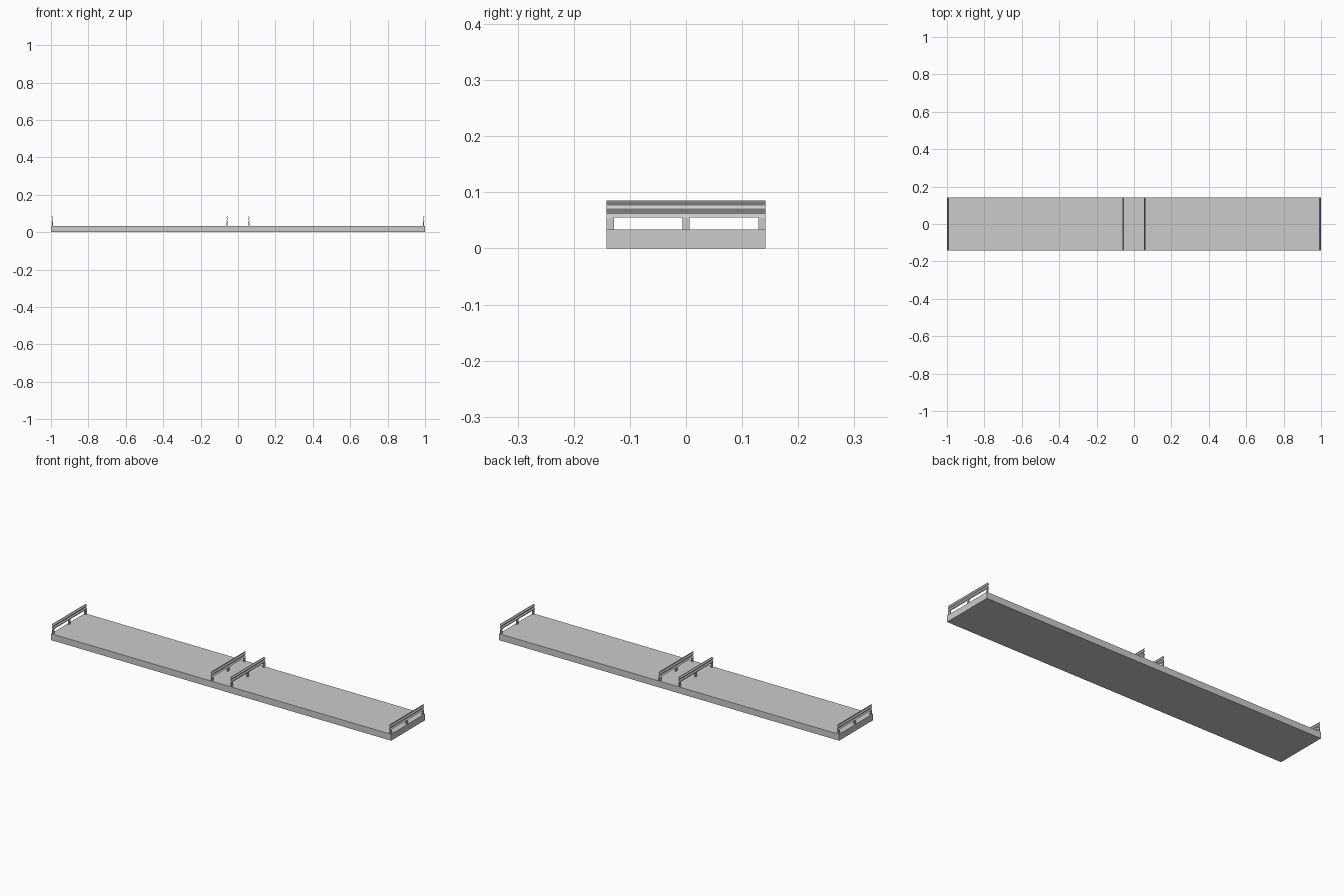
import bpy, bmesh, math

if "Cube" in bpy.data.objects:
    bpy.data.objects.remove(bpy.data.objects["Cube"])

HALF_Y = 0.142
DECK_TOP = 0.034
RAIL_LOW, RAIL_TOP = 0.055, 0.085


def finish(name, bm):
    bmesh.ops.recalc_face_normals(bm, faces=bm.faces)
    mesh = bpy.data.meshes.new(name)
    bm.to_mesh(mesh)
    bm.free()
    obj = bpy.data.objects.new(name, mesh)
    bpy.context.collection.objects.link(obj)
    return obj


def box(name, x0, x1, y0, y1, z0, z1):
    bm = bmesh.new()
    bmesh.ops.create_cube(bm, size=1)
    for v in bm.verts:
        v.co.x = (x0 + x1) / 2 + v.co.x * (x1 - x0)
        v.co.y = (y0 + y1) / 2 + v.co.y * (y1 - y0)
        v.co.z = (z0 + z1) / 2 + v.co.z * (z1 - z0)
    return finish(name, bm)


def corrugated_rail(name, x, facing):
    # closed wavy section with two ridges toward the traffic, extruded along y
    steps, thick = 16, 0.003
    wave = [(-0.0025 * math.cos(4 * math.pi * i / steps),
             RAIL_LOW + (RAIL_TOP - RAIL_LOW) * i / steps) for i in range(steps + 1)]
    outline = [(w + thick / 2, z) for w, z in wave] + [(w - thick / 2, z) for w, z in reversed(wave)]
    bm = bmesh.new()
    ends = [[bm.verts.new((x + facing * w, y, z)) for w, z in outline] for y in (-HALF_Y, HALF_Y)]
    n = len(outline)
    for i in range(n):
        j = (i + 1) % n
        bm.faces.new((ends[0][i], ends[0][j], ends[1][j], ends[1][i]))
    # end caps built from strips across the plate thickness
    for ring in ends:
        for i in range(steps):
            bm.faces.new((ring[i], ring[i + 1], ring[n - 2 - i], ring[n - 1 - i]))
    obj = finish(name, bm)
    bpy.ops.object.select_all(action='DESELECT')
    obj.select_set(True)
    bpy.context.view_layer.objects.active = obj
    bpy.ops.object.shade_smooth_by_angle(angle=math.radians(40))


# road deck
box("road_deck", -1, 1, -HALF_Y, HALF_Y, 0, DECK_TOP)

# guard rails: one on each outer edge and two on the central strip
for label, x, facing in (("left_outer", -0.992, 1), ("left_inner", -0.058, -1),
                         ("right_inner", 0.058, 1), ("right_outer", 0.992, -1)):
    corrugated_rail(label + "_rail", x, facing)
    # three short posts under each rail
    for k, yc in enumerate((-HALF_Y + 0.007, 0, HALF_Y - 0.0065)):
        box(f"{label}_post_{k + 1}", x - 0.003, x + 0.003, yc - 0.0065, yc + 0.0065,
            DECK_TOP - 0.002, RAIL_LOW + 0.002)
